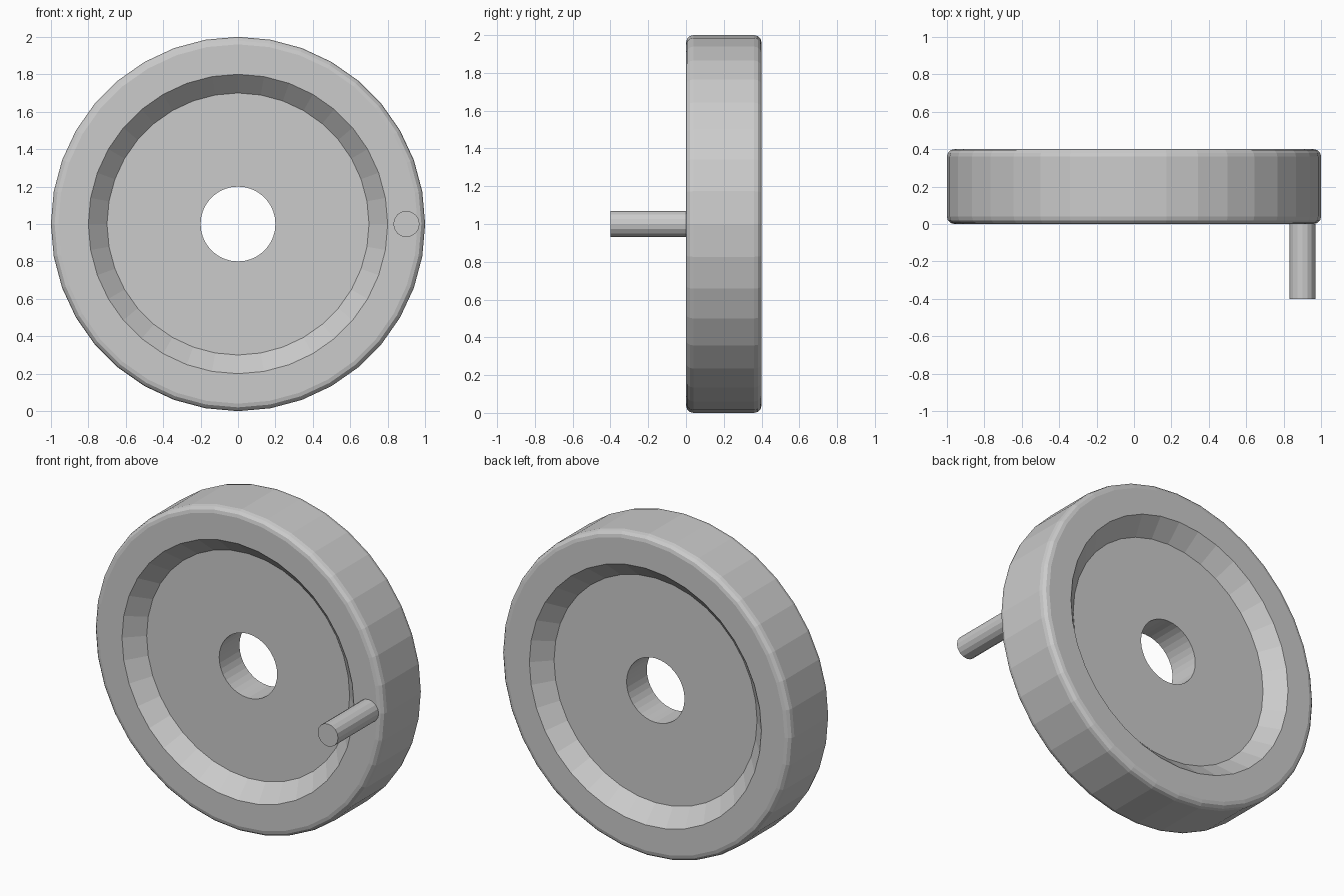
import bpy, bmesh, math
from mathutils import Matrix, Vector

cube = bpy.data.objects.get("Cube")
if cube:
    bpy.data.objects.remove(cube, do_unlink=True)

grey = bpy.data.materials.new("light grey")
grey.use_nodes = True
colour = (0.6, 0.6, 0.6, 1)
grey.diffuse_color = colour
grey.node_tree.nodes["Principled BSDF"].inputs["Base Color"].default_value = colour

THICK, BEVEL, SIDES = 0.4, 0.04, 36


def lathe(name, profile, sides, centre, closed):
    """Turn (radius, y) points around an axis parallel to y."""
    bm = bmesh.new()
    rings = []
    for i in range(sides):
        turn = Matrix.Rotation(2 * math.pi * i / sides, 3, 'Y')
        rings.append([bm.verts.new(turn @ Vector((r, y, 0)) + Vector(centre))
                      for r, y in profile])
    n = len(profile)
    for i in range(sides):
        a, b = rings[i], rings[(i + 1) % sides]
        for j in range(n if closed else n - 1):
            k = (j + 1) % n
            bm.faces.new((a[j], a[k], b[k], b[j]))
    if not closed:
        for j in (0, n - 1):
            bm.faces.new([ring[j] for ring in rings])
    bmesh.ops.recalc_face_normals(bm, faces=bm.faces)
    mesh = bpy.data.meshes.new(name)
    bm.to_mesh(mesh)
    bm.free()
    mesh.materials.append(grey)
    obj = bpy.data.objects.new(name, mesh)
    bpy.context.collection.objects.link(obj)
    return obj


# Dished wheel: bore, web, sloped recess and rounded rim, mirrored front to back
front = [(0.2, 0.1), (0.7, 0.1), (0.8, 0)]
for step in range(4):
    a = math.radians(30 * step)
    front.append((1 - BEVEL + BEVEL * math.sin(a), BEVEL - BEVEL * math.cos(a)))
back = [(r, THICK - y) for r, y in reversed(front)]
lathe("wheel", front + back, SIDES, (0, 0, 1), True)

# Crank handle on the left of the front face
lathe("handle", [(0.07, -THICK), (0.07, 0)], 16, (0.9, 0, 1), False)
